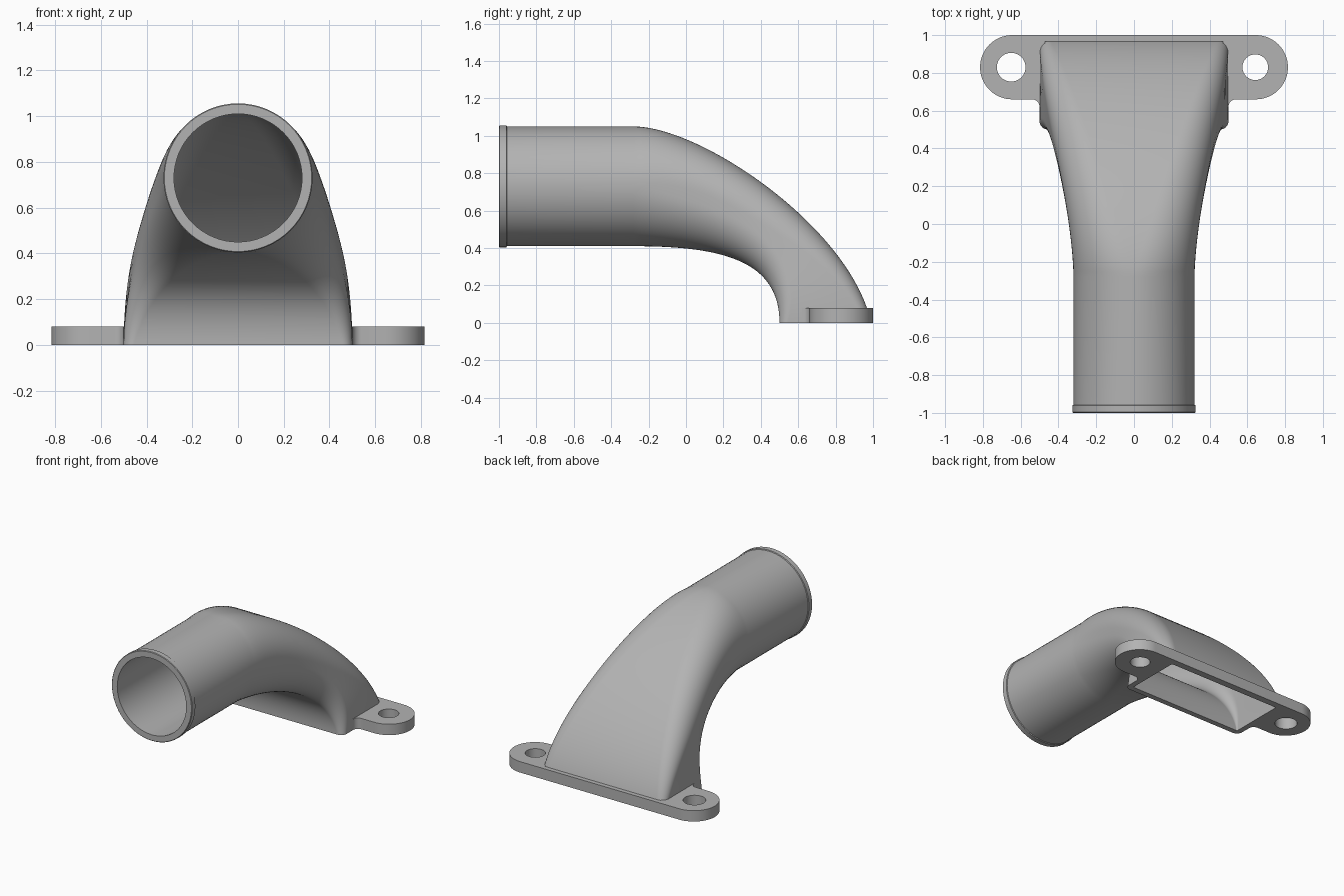
import bpy, bmesh, math
from mathutils import Vector

cube = bpy.data.objects.get("Cube")
if cube:
    bpy.data.objects.remove(cube, do_unlink=True)

grey = bpy.data.materials.new("plain grey")
grey.use_nodes = True
colour = (0.45, 0.45, 0.45, 1)
grey.diffuse_color = colour
grey.node_tree.nodes["Principled BSDF"].inputs["Base Color"].default_value = colour

PIPE_Z, PIPE_R, WALL, STEPS, ARC = 0.73, 0.32, 0.04, 40, 16


def finish(bm, name, angle):
    bmesh.ops.remove_doubles(bm, verts=bm.verts, dist=0.0002)
    bmesh.ops.recalc_face_normals(bm, faces=bm.faces)
    mesh = bpy.data.meshes.new(name)
    bm.to_mesh(mesh)
    bm.free()
    obj = bpy.data.objects.new(name, mesh)
    bpy.context.collection.objects.link(obj)
    mesh.materials.append(grey)
    bpy.ops.object.select_all(action='DESELECT')
    obj.select_set(True)
    bpy.context.view_layer.objects.active = obj
    bpy.ops.object.shade_smooth_by_angle(angle=math.radians(angle))
    return obj


def bezier(p, t):
    s = 1 - t
    return p[0] * s**3 + p[1] * 3 * s * s * t + p[2] * 3 * s * t * t + p[3] * t**3


# Upper and lower centre lines of the bend, as (y, z), and its half width
UPPER = [Vector(p) for p in ((-0.28, 1.05), (0.08, 1.05), (0.88, 0.51), (0.99, 0))]
LOWER = [Vector(p) for p in ((-0.28, 0.41), (0.2, 0.41), (0.5, 0.33), (0.5, 0))]
WIDTH = (0.32, 0.33, 0.5, 0.5)


def section(top, bottom, half_w, radius):
    """Rounded rectangle ring between two centre line points."""
    mid, up = (top + bottom) / 2, (top - bottom).normalized()
    half_h = (top - bottom).length / 2
    radius = min(radius, half_w, half_h)
    ring = []
    for corner in range(4):
        sx = 1 if corner in (0, 3) else -1
        sv = 1 if corner < 2 else -1
        for i in range(ARC + 1):
            a = math.pi / 2 * (corner + i / ARC)
            x = sx * (half_w - radius) + radius * math.cos(a)
            v = sv * (half_h - radius) + radius * math.sin(a)
            p = mid + up * v
            ring.append((x, p.x, p.y))
    return ring


def pipe_ring(y, r):
    return section(Vector((y, PIPE_Z + r)), Vector((y, PIPE_Z - r)), r, r)


def bend_ring(t, inset):
    top, bottom = bezier(UPPER, t), bezier(LOWER, t)
    up = (top - bottom).normalized()
    radius = max(PIPE_R * (1 - t) + 0.045 * t - inset, 0.01)
    return section(top - up * inset, bottom + up * inset, bezier(WIDTH, t) - inset, radius)


# Hollow duct: lip, straight pipe, bend, then back along the inside
steps = [i / STEPS for i in range(STEPS + 1)]
rings = [pipe_ring(-1, 0.322), pipe_ring(-0.996, 0.326), pipe_ring(-0.96, 0.326),
         pipe_ring(-0.957, PIPE_R)]
rings += [bend_ring(t, 0) for t in steps]
rings += [bend_ring(t, WALL) for t in reversed(steps)]
rings.append(pipe_ring(-1, PIPE_R - WALL))

bm = bmesh.new()
loops = [[bm.verts.new(p) for p in ring] for ring in rings]
for k, a in enumerate(loops):
    b = loops[(k + 1) % len(loops)]
    for i in range(len(a)):
        j = (i + 1) % len(a)
        bm.faces.new((a[i], a[j], b[j], b[i]))
bmesh.ops.dissolve_degenerate(bm, dist=0.0002, edges=bm.edges)
finish(bm, "duct", 35)


# Mounting flange: two drilled ears joined by a strip along the back
def arc(cx, cy, r, start, end, n):
    return [(cx + r * math.cos(math.radians(start + (end - start) * i / n)),
             cy + r * math.sin(math.radians(start + (end - start) * i / n)))
            for i in range(n + 1)]


EAR_X, EAR_Y, EAR_R = 0.645, 0.83, 0.17
half = [(0.47, 0.965), (0.47, 0.62)]
half += arc(0.54, 0.62, 0.04, 180, 90, 8)
half += arc(EAR_X, EAR_Y, EAR_R, -90, 90, 32)
outline = half + [(-x, y) for x, y in reversed(half)]
holes = [arc(-0.65, EAR_Y, 0.076, 0, 360, 32)[:-1],
         arc(0.642, EAR_Y, 0.068, 0, 360, 32)[:-1]]

bm = bmesh.new()
edges = []
for loop in [outline] + holes:
    vs = [bm.verts.new((x, y, 0)) for x, y in loop]
    edges += [bm.edges.new((vs[i - 1], vs[i])) for i in range(len(vs))]
bmesh.ops.triangle_fill(bm, edges=edges, use_beauty=True, normal=(0, 0, 1))
top = bmesh.ops.extrude_face_region(bm, geom=bm.faces[:], use_keep_orig=True)["geom"]
bmesh.ops.translate(bm, vec=(0, 0, 0.08),
                    verts=[v for v in top if isinstance(v, bmesh.types.BMVert)])
finish(bm, "mounting_flange", 30)
